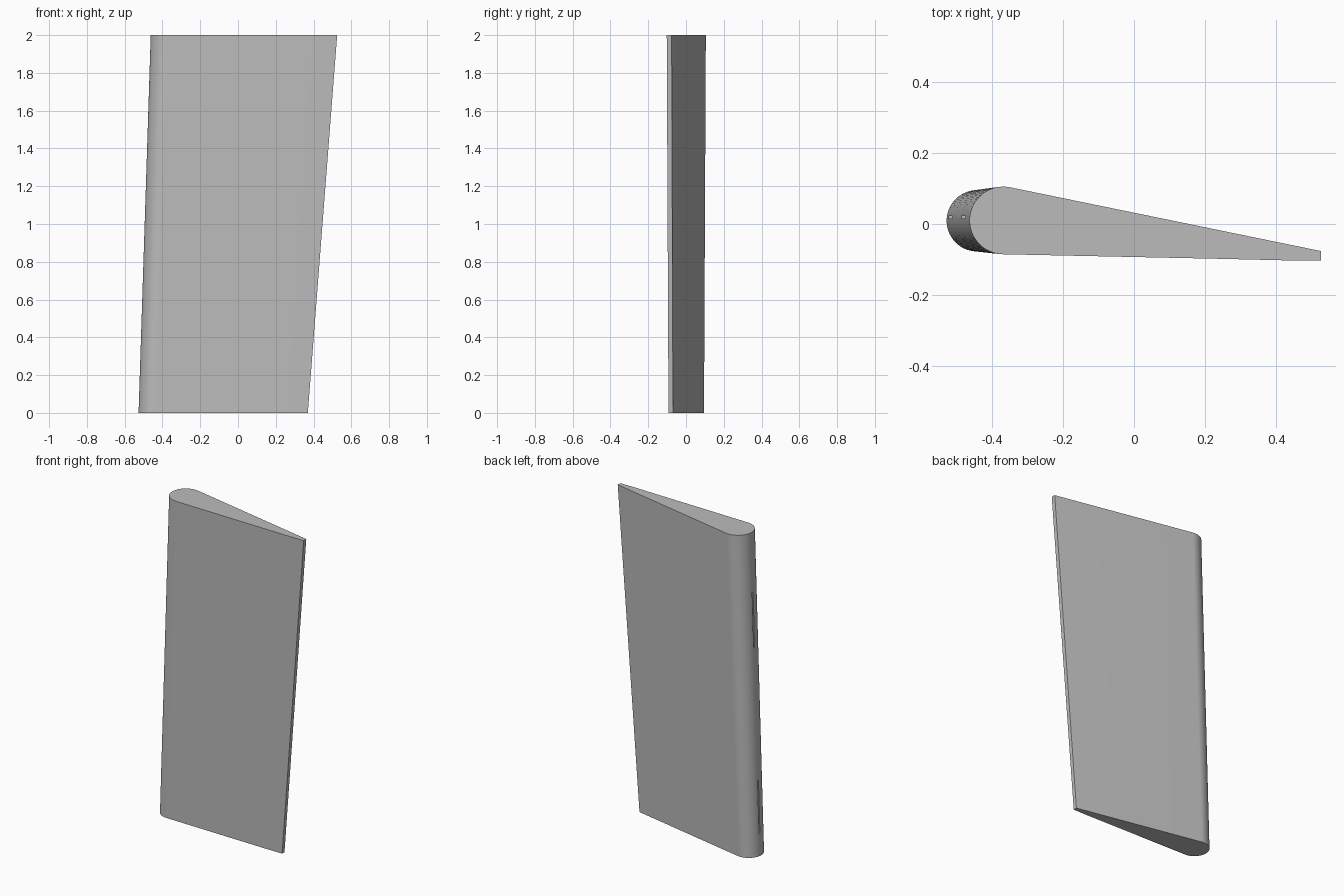
import bpy, bmesh, math

cube = bpy.data.objects.get("Cube")
if cube:
    bpy.data.objects.remove(cube, do_unlink=True)

# Plain grey material
grey = bpy.data.materials.new("grey")
grey.use_nodes = True
colour = (0.5, 0.5, 0.5, 1)
grey.diffuse_color = colour
grey.node_tree.nodes["Principled BSDF"].inputs["Base Color"].default_value = colour

SCALE, SHIFT = 0.908, -0.107      # root section relative to the tip section


def loft(name, lower, upper):
    """Closed solid between two matching rings of points."""
    bm = bmesh.new()
    a = [bm.verts.new(p) for p in lower]
    b = [bm.verts.new(p) for p in upper]
    bm.faces.new(a)
    bm.faces.new(b)
    for i in range(len(a)):
        j = (i + 1) % len(a)
        bm.faces.new((a[i], a[j], b[j], b[i]))
    bmesh.ops.recalc_face_normals(bm, faces=bm.faces)
    mesh = bpy.data.meshes.new(name)
    bm.to_mesh(mesh)
    bm.free()
    mesh.materials.append(grey)
    obj = bpy.data.objects.new(name, mesh)
    bpy.context.collection.objects.link(obj)
    return obj


# Section: round leading edge, flat upper side, slightly bowed lower side
cx, cy, radius, steps = -0.367, 0.01, 0.095, 40
section = []
for i in range(steps + 1):
    t = math.radians(79 + 190 * i / steps)
    section.append((cx + radius * math.cos(t), cy + radius * math.sin(t)))
section += [(0.25, -0.098), (0.42, -0.102), (0.525, -0.102), (0.525, -0.076)]

wing = loft("wing_panel",
            [(x * SCALE + SHIFT, y * SCALE, 0) for x, y in section],
            [(x, y, 2) for x, y in section])

# Narrow slots cut into the leading edge
for n, (low, high) in enumerate([(0.14, 0.47), (1.29, 1.63)]):
    rings = []
    for z in (low, high):
        nose = -0.526 + 0.032 * z
        rings.append([(nose + dx, 0.019 + dy, z) for dx, dy in
                      ((-0.03, -0.004), (0.03, -0.004), (0.03, 0.004), (-0.03, 0.004))])
    cutter = loft("slot_cutter_%d" % (n + 1), *rings)
    cutter.hide_render = True
    cutter.hide_set(True)
    cut = wing.modifiers.new("slot", "BOOLEAN")
    cut.operation = "DIFFERENCE"
    cut.solver = "EXACT"
    cut.object = cutter

# Apply the cuts and smooth the rounded nose
bpy.context.view_layer.objects.active = wing
wing.select_set(True)
for m in list(wing.modifiers):
    bpy.ops.object.modifier_apply(modifier=m.name)
for obj in [o for o in bpy.data.objects if o.name.startswith("slot_cutter")]:
    bpy.data.objects.remove(obj, do_unlink=True)
bpy.ops.object.shade_smooth_by_angle(angle=math.radians(30))
